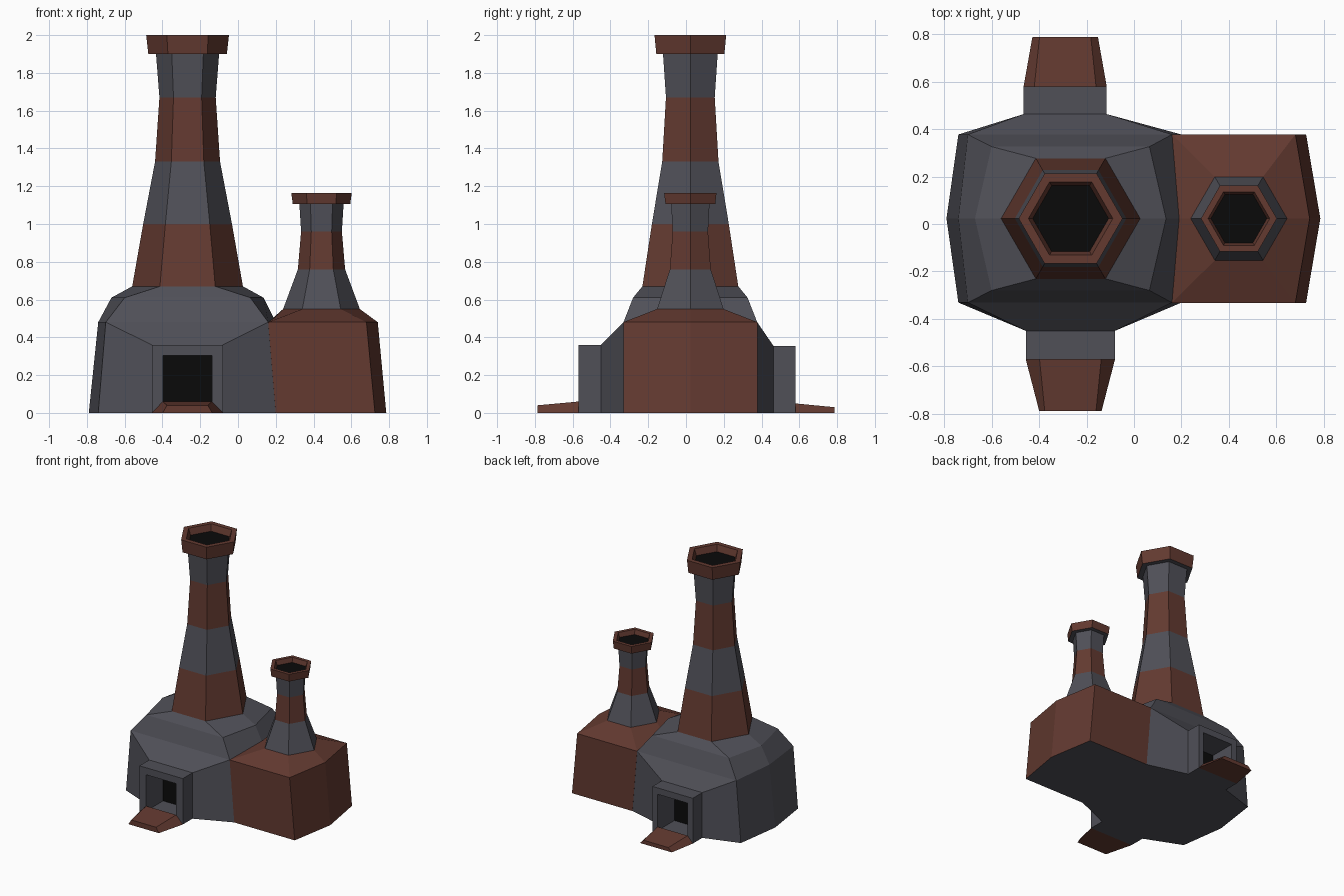
import bpy, bmesh
from math import cos, sin, pi

if "Cube" in bpy.data.objects:
    bpy.data.objects.remove(bpy.data.objects["Cube"])

CY = 0.023  # common centre line of both furnaces


def material(name, rgb):
    m = bpy.data.materials.new(name)
    m.diffuse_color = (*rgb, 1)
    m.use_nodes = True
    m.node_tree.nodes["Principled BSDF"].inputs["Base Color"].default_value = m.diffuse_color
    return m


MATS = [material("stone", (0.08, 0.08, 0.097)),
        material("brick", (0.125, 0.042, 0.03)),
        material("soot", (0.003, 0.003, 0.003))]
STONE, BRICK, SOOT = 0, 1, 2


def finish(name, bm):
    bmesh.ops.recalc_face_normals(bm, faces=bm.faces)
    mesh = bpy.data.meshes.new(name)
    bm.to_mesh(mesh)
    bm.free()
    for m in MATS:
        mesh.materials.append(m)
    ob = bpy.data.objects.new(name, mesh)
    bpy.context.collection.objects.link(ob)
    return ob


def add_face(bm, verts, mat):
    bm.faces.new(verts).material_index = mat


def loft(bm, rings, mats, start=None, end=None):
    """Bridge equal-sized rings of points; optional caps get a material."""
    vs = [[bm.verts.new(p) for p in r] for r in rings]
    n = len(rings[0])
    for a, b, m in zip(vs, vs[1:], mats):
        for i in range(n):
            j = (i + 1) % n
            add_face(bm, (a[i], a[j], b[j], b[i]), m)
    if start is not None:
        add_face(bm, vs[0][::-1], start)
    if end is not None:
        add_face(bm, vs[-1], end)
    return vs


def hexagon(cx, r, z):
    return [(cx + r * cos(i * pi / 3), CY + r * sin(i * pi / 3), z) for i in range(6)]


def stretched(xl_mid, xl, xr, xr_mid, hy, z, z_left=None, z_right=None):
    """Six-cornered ring, same corner order as hexagon()."""
    return [(xr_mid, CY, z_right or z), (xr, CY + hy, z), (xl, CY + hy, z),
            (xl_mid, CY, z_left or z), (xl, CY - hy, z), (xr, CY - hy, z)]


def section(cx, y, z0, z1, half_low, half_top):
    """Upright four-cornered section across a doorway or ramp."""
    return [(cx - half_low, y, z0), (cx + half_low, y, z0),
            (cx + half_top, y, z1), (cx - half_top, y, z1)]


# Doorways: side, centre x, half width, wall y, front y, height, ramp end y
DOORS = [("front", -0.268, 0.188, -0.45, -0.57, 0.36, -0.787),
         ("back", -0.29, 0.175, 0.463, 0.58, 0.355, 0.787)]

# Main furnace: upper shoulders
bm = bmesh.new()
MX = -0.267
vs = loft(bm, [stretched(-0.74, -0.70, 0.16, 0.20, 0.354, 0.48),
               stretched(-0.67, -0.60, 0.065, 0.135, 0.303, 0.61),
               hexagon(MX, 0.293, 0.67)], [STONE] * 2, end=STONE)
top = vs[0]
# Main furnace: lower walls, bulging out to each doorway
base = [bm.verts.new(p) for p in stretched(-0.79, -0.74, 0.20, 0.20, 0.354, 0)]
for i, j in ((0, 1), (2, 3), (3, 4), (5, 0)):
    add_face(bm, (base[i], base[j], top[j], top[i]), STONE)
floor = {}
for (l, r), (side, cx, hw, wall, _, h, _) in zip(((4, 5), (2, 1)), DOORS):
    bl, br, tr, tl = [bm.verts.new(p) for p in section(cx, wall, 0, h, hw, hw)]
    add_face(bm, (base[l], bl, tl, top[l]), STONE)
    add_face(bm, (br, base[r], top[r], tr), STONE)
    add_face(bm, (tl, tr, top[r], top[l]), STONE)
    floor[side] = [bl, br]
add_face(bm, [base[0], base[1]] + floor["back"][::-1] + [base[2], base[3], base[4]]
         + floor["front"] + [base[5]], STONE)
finish("main_furnace", bm)

# Side furnace
bm = bmesh.new()
SX = 0.442
loft(bm, [stretched(0.15, 0.20, 0.725, 0.785, 0.355, 0),
          stretched(0.19, 0.16, 0.68, 0.74, 0.355, 0.48, z_left=0.50),
          hexagon(SX, 0.203, 0.55)], [BRICK] * 2, STONE, BRICK)
finish("side_furnace", bm)


# Banded chimneys with a flared collar and a sooty mouth
def chimney(name, cx, profile, mats):
    bm = bmesh.new()
    loft(bm, [hexagon(cx, r, z) for r, z in profile], mats, STONE, SOOT)
    finish(name, bm)


COLLAR = [STONE, BRICK, BRICK, BRICK]
chimney("main_chimney", MX,
        [(0.293, 0.67), (0.235, 1.0), (0.172, 1.33), (0.149, 1.67), (0.167, 1.9),
         (0.208, 1.9), (0.219, 2.0), (0.178, 2.0), (0.16, 1.95)],
        [BRICK, STONE, BRICK, STONE] + COLLAR)
chimney("side_chimney", SX,
        [(0.203, 0.55), (0.125, 0.76), (0.108, 0.96), (0.117, 1.105),
         (0.152, 1.105), (0.16, 1.165), (0.13, 1.165), (0.118, 1.13)],
        [STONE, BRICK, STONE] + COLLAR)

# Doorways with a recessed opening, and the brick ramps before them
for side, cx, hw, wall, front, h, ramp_end in DOORS:
    s = 1 if wall > 0 else -1
    bm = bmesh.new()
    loft(bm, [section(cx, wall - s * 0.10, 0, h, hw, hw),
              section(cx, front, 0, h, hw, hw),
              section(cx, front, 0.02, 0.305, 0.13, 0.13),
              section(cx, wall - s * 0.09, 0.02, 0.305, 0.13, 0.13)],
         [STONE] * 3, STONE, SOOT)
    finish(side + "_doorway", bm)

    bm = bmesh.new()
    z_in, z_out = (0.06, 0.04) if s < 0 else (0.05, 0.03)
    loft(bm, [section(cx, front, 0, z_in, hw, 0.13),
              section(cx, ramp_end, 0, z_out, hw * 0.7 if s < 0 else hw * 0.79, 0.108)],
         [BRICK], BRICK, BRICK)
    finish(side + "_ramp", bm)
